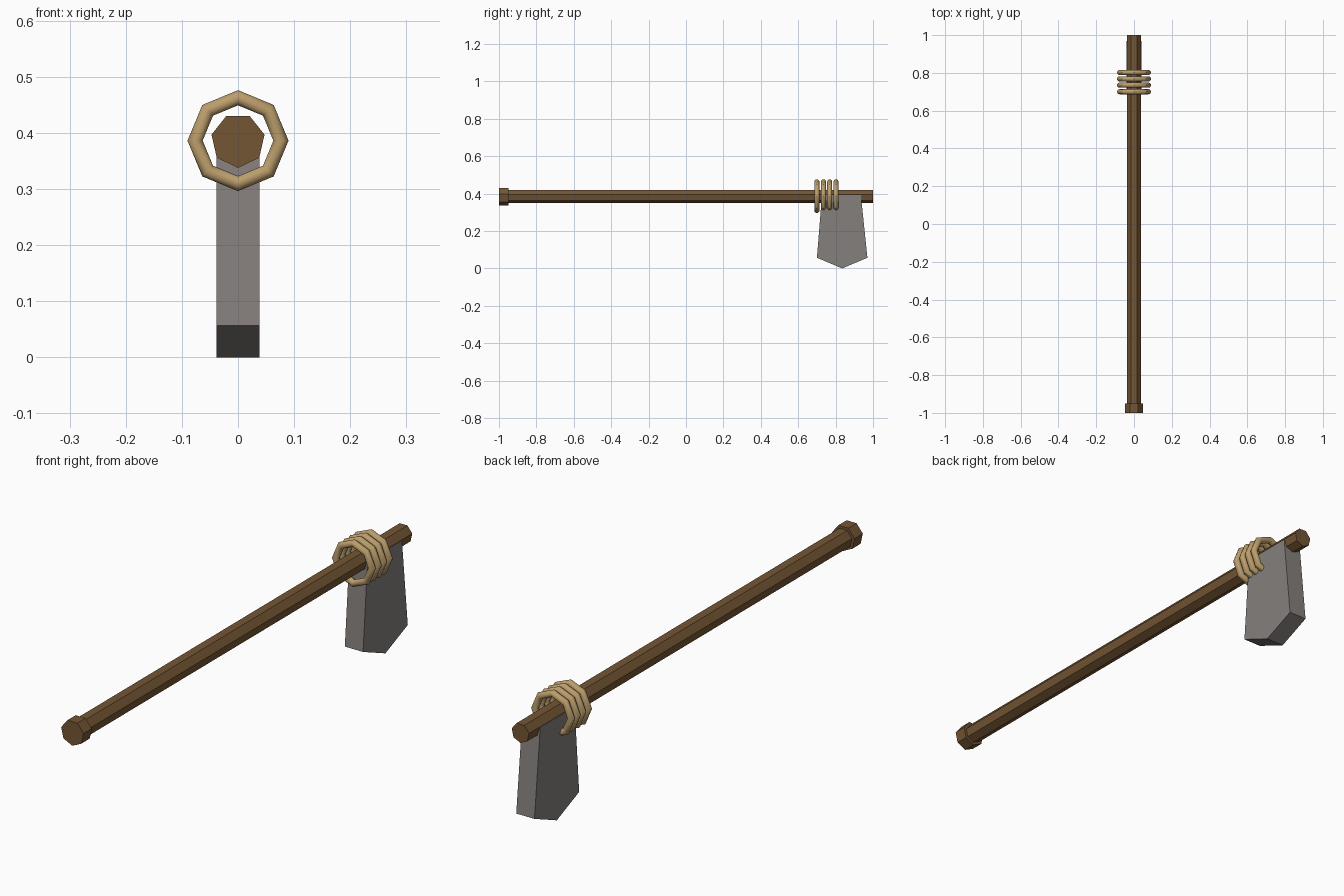
import bpy, bmesh
from math import sin, cos, pi, radians
from mathutils import Vector

cube = bpy.data.objects.get("Cube")
if cube:
    bpy.data.objects.remove(cube)

AXIS_Z = 0.386  # height of the shaft's centre line


def material(name, rgb):
    mat = bpy.data.materials.new(name)
    mat.use_nodes = True
    mat.diffuse_color = (*rgb, 1)
    mat.node_tree.nodes["Principled BSDF"].inputs["Base Color"].default_value = (*rgb, 1)
    return mat


wood = material("brown wood", (0.175, 0.092, 0.034))
stone = material("grey stone", (0.235, 0.216, 0.205))
rope = material("tan rope", (0.5, 0.34, 0.15))


def prism(name, outline, depth, mat):
    """Solid made by sweeping a flat outline along a vector."""
    bm = bmesh.new()
    face = bm.faces.new([bm.verts.new(p) for p in outline])
    swept = bmesh.ops.extrude_face_region(bm, geom=[face], use_keep_orig=True)
    moved = [v for v in swept["geom"] if isinstance(v, bmesh.types.BMVert)]
    bmesh.ops.translate(bm, verts=moved, vec=Vector(depth))
    bmesh.ops.recalc_face_normals(bm, faces=bm.faces)
    mesh = bpy.data.meshes.new(name)
    bm.to_mesh(mesh)
    bm.free()
    mesh.materials.append(mat)
    obj = bpy.data.objects.new(name, mesh)
    bpy.context.collection.objects.link(obj)
    return obj


def heptagon(radius, y):
    """Seven-sided outline with a corner pointing down."""
    turns = [2 * pi * i / 7 for i in range(7)]
    return [(radius * sin(a), y, AXIS_Z - radius * cos(a)) for a in turns]


# Handle: long shaft and the thicker end cap
prism("shaft", heptagon(0.0375, -0.96), (0, 1.96, 0), wood)
prism("end_cap", heptagon(0.0485, -1), (0, 0.05, 0), wood)

# Blade: thick slab with a pointed lower edge
half = 0.0385
profile = [(0.727, 0.393), (0.935, 0.393), (0.97, 0.057), (0.835, 0), (0.70, 0.057)]
prism("blade", [(-half, y, z) for y, z in profile], (2 * half, 0, 0), stone)

# Binding: four eight-sided rope loops
for i, y in enumerate((0.70, 0.735, 0.768, 0.802)):
    bpy.ops.mesh.primitive_torus_add(
        major_segments=8, minor_segments=12, major_radius=0.0765, minor_radius=0.0135,
        location=(0, y, AXIS_Z), rotation=(pi / 2, 0, 0))
    loop = bpy.context.object
    loop.name = f"rope_loop_{i + 1}"
    loop.data.materials.append(rope)
    bpy.ops.object.shade_smooth_by_angle(angle=radians(40))
